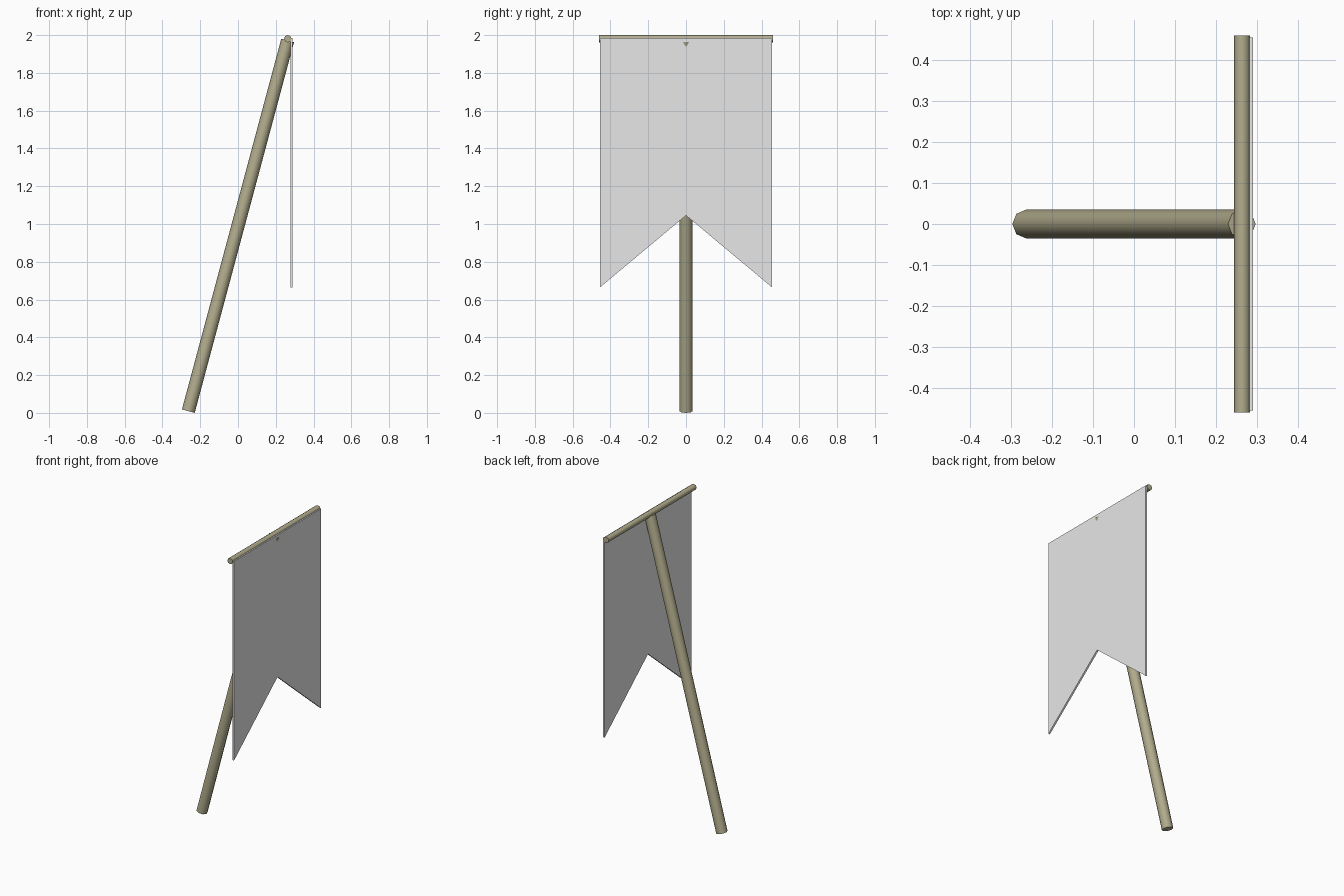
import bpy
import bmesh
import math
from mathutils import Vector

if "Cube" in bpy.data.objects:
    bpy.data.objects.remove(bpy.data.objects["Cube"])


def material(name, rgb):
    m = bpy.data.materials.new(name)
    m.diffuse_color = (*rgb, 1.0)
    m.use_nodes = True
    m.node_tree.nodes["Principled BSDF"].inputs["Base Color"].default_value = m.diffuse_color
    return m


wood = material("olive_wood", (0.45, 0.42, 0.27))
cloth = material("pale_cloth", (0.80, 0.80, 0.80))


def rod(name, start, end, radius, sides=8):
    """Capped octagonal rod between two points, smooth round the side."""
    a, b = Vector(start), Vector(end)
    d = b - a
    bpy.ops.mesh.primitive_cylinder_add(vertices=sides, radius=radius,
                                        depth=d.length, location=(a + b) / 2)
    ob = bpy.context.object
    ob.name = name
    ob.rotation_euler = (0, math.atan2(d.x, d.z), 0) if abs(d.y) < 1e-6 \
        else (math.pi / 2, 0, 0)
    ob.data.materials.append(wood)
    bpy.ops.object.shade_smooth_by_angle(angle=math.radians(50))
    return ob


# Leaning pole and horizontal crossbar at its top
rod("pole", (-0.263, 0, 0.009), (0.263, 0, 1.972), 0.035)
rod("crossbar", (0.2635, -0.46, 1.9805), (0.2635, 0.46, 1.9805), 0.0195)

# Swallow-tailed banner: one profile in the YZ plane, extruded along x
profile = [(-0.455, 1.985), (-0.455, 0.665), (0, 1.045),
           (0.455, 0.665), (0.455, 1.985), (0, 1.985)]
bm = bmesh.new()
half_a = bm.faces.new([bm.verts.new((0.278, y, z)) for y, z in profile])
ext = bmesh.ops.extrude_face_region(bm, geom=[half_a])
bmesh.ops.translate(bm, vec=(0.0118, 0, 0),
                    verts=[g for g in ext["geom"] if isinstance(g, bmesh.types.BMVert)])
bmesh.ops.recalc_face_normals(bm, faces=bm.faces[:])
mesh = bpy.data.meshes.new("banner")
bm.to_mesh(mesh)
bm.free()
mesh.materials.append(cloth)
banner = bpy.data.objects.new("banner", mesh)
bpy.context.collection.objects.link(banner)
